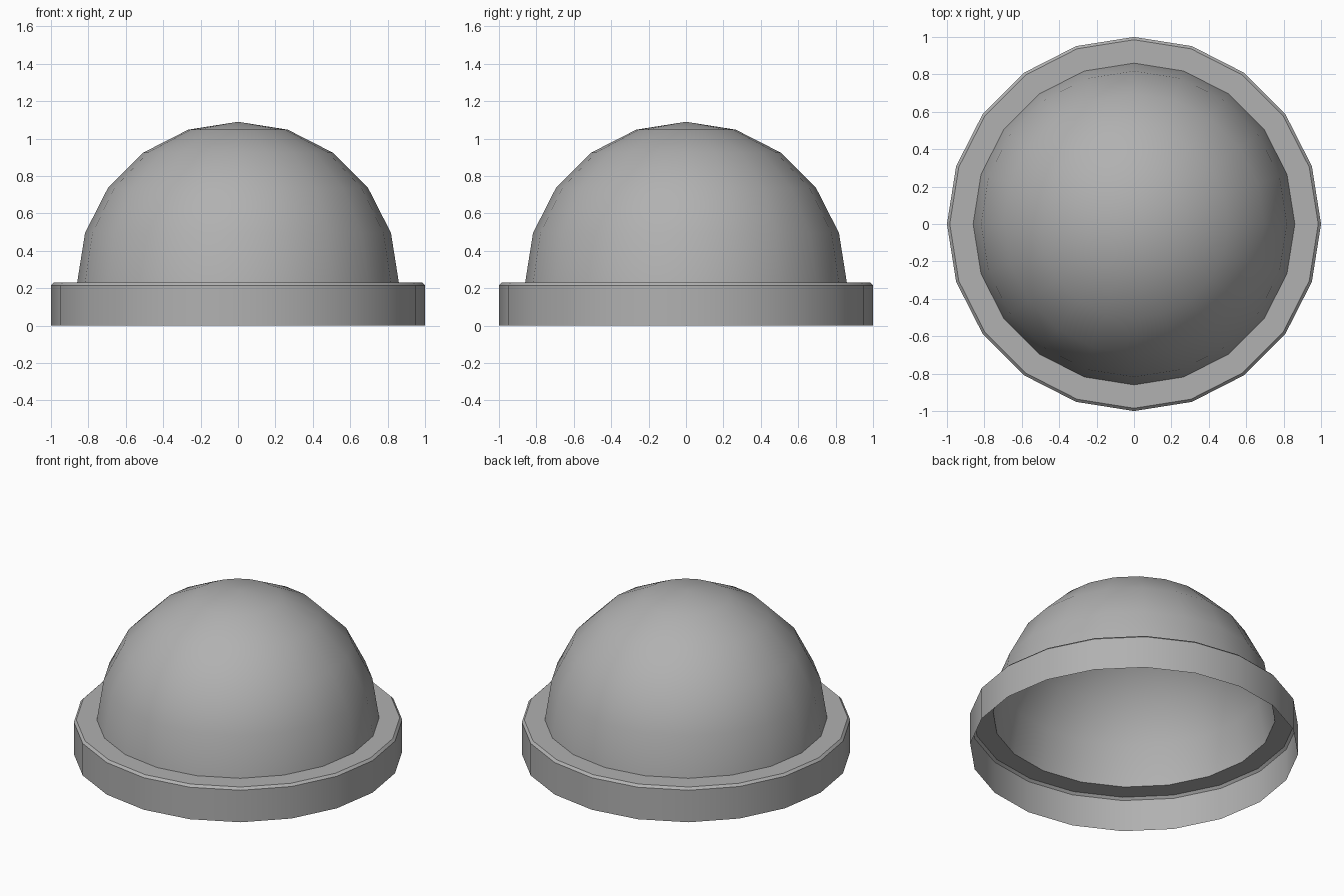
import bpy, bmesh, math

if "Cube" in bpy.data.objects:
    bpy.data.objects.remove(bpy.data.objects["Cube"])

SIDES = 20

# Dark grey shared by both parts
grey = bpy.data.materials.new("dark_grey")
grey.diffuse_color = (0.44, 0.44, 0.44, 1.0)
grey.use_nodes = True
grey.node_tree.nodes["Principled BSDF"].inputs["Base Color"].default_value = grey.diffuse_color


def lathe(name, profile):
    """Spin an (r, z) profile around z as an open, smooth-shaded sheet."""
    bm = bmesh.new()
    rings = []
    for r, z in profile:
        if r < 1e-5:
            rings.append([bm.verts.new((0, 0, z))] * SIDES)
        else:
            rings.append([bm.verts.new((r * math.cos(a), r * math.sin(a), z))
                          for a in (2 * math.pi * i / SIDES for i in range(SIDES))])
    for low, high in zip(rings, rings[1:]):
        for i in range(SIDES):
            j = (i + 1) % SIDES
            corners = [low[i], low[j], high[j], high[i]]
            bm.faces.new(list(dict.fromkeys(corners)))
    mesh = bpy.data.meshes.new(name)
    bm.to_mesh(mesh)
    bm.free()
    mesh.materials.append(grey)
    obj = bpy.data.objects.new(name, mesh)
    bpy.context.collection.objects.link(obj)
    bpy.ops.object.select_all(action='DESELECT')
    obj.select_set(True)
    bpy.context.view_layer.objects.active = obj
    bpy.ops.object.shade_smooth_by_angle(angle=math.radians(30))
    return obj


R, BASE = 0.86, 0.23

# Base rim: open-bottomed wall, small chamfer, flat flange
lathe("base_rim", [(1.0, 0.0), (1.0, 0.215), (0.985, BASE), (R, BASE)])

# Dome: hollow hemisphere with five bands
dome_profile = [(R * math.cos(math.radians(18 * k)),
                 BASE + R * math.sin(math.radians(18 * k))) for k in range(6)]
lathe("dome", dome_profile)
